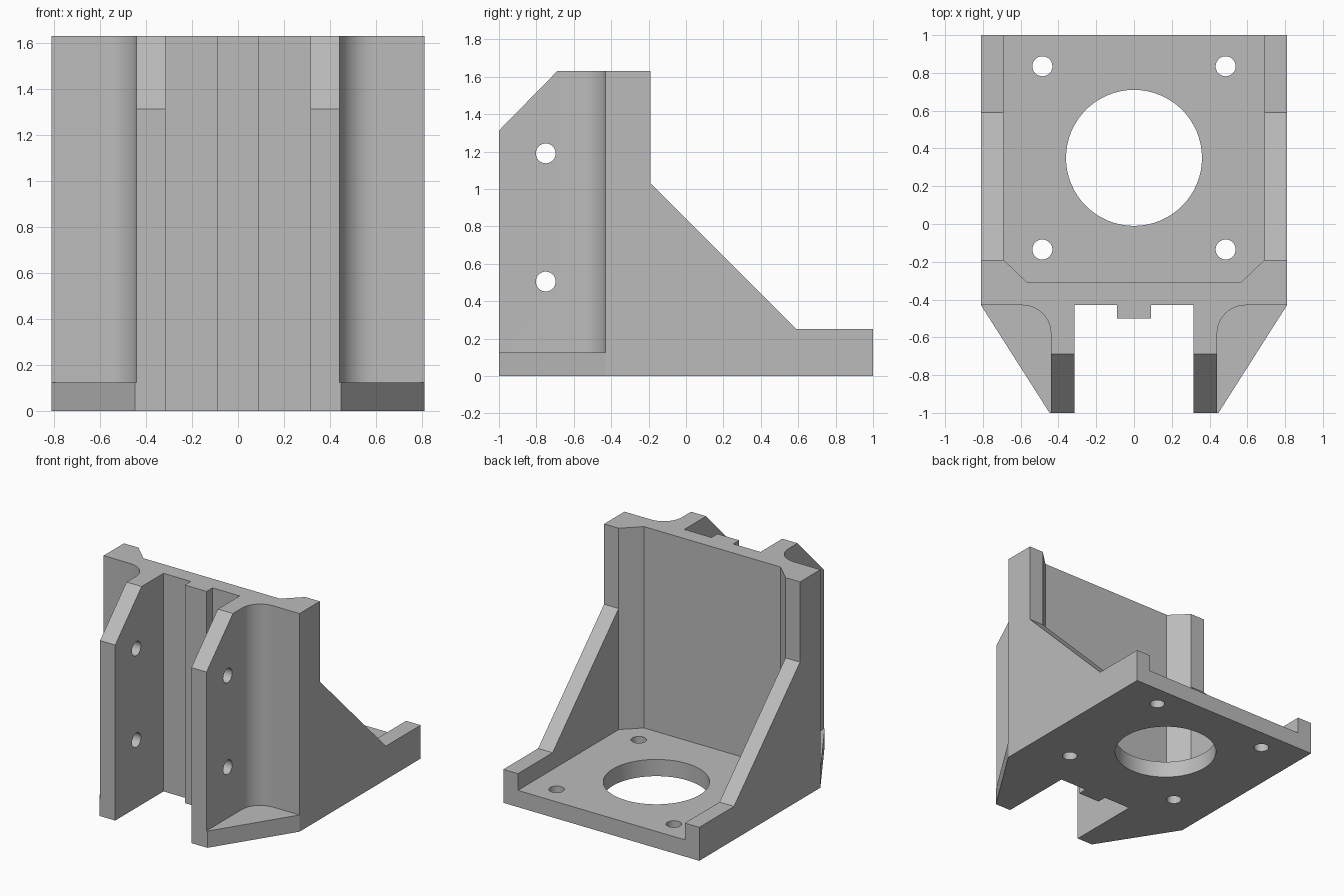
import bpy
import bmesh
import math
from mathutils import Matrix

cube = bpy.data.objects.get("Cube")
if cube:
    bpy.data.objects.remove(cube, do_unlink=True)

W, HEIGHT, FLOOR, WALL = 0.81, 1.63, 0.125, 0.69
GREY = (0.5, 0.5, 0.5, 1)
grey = bpy.data.materials.new("plain grey")
grey.use_nodes = True
grey.diffuse_color = GREY
bsdf = next(n for n in grey.node_tree.nodes if n.type == 'BSDF_PRINCIPLED')
bsdf.inputs["Base Color"].default_value = GREY


def add_object(name, bm):
    bmesh.ops.recalc_face_normals(bm, faces=bm.faces)
    mesh = bpy.data.meshes.new(name)
    bm.to_mesh(mesh)
    bm.free()
    mesh.materials.append(grey)
    obj = bpy.data.objects.new(name, mesh)
    bpy.context.collection.objects.link(obj)
    return obj


def prism(name, points, low, high, axis='Z'):
    """Extrude an outline: (x, y) along Z, or (y, z) along X."""
    bm = bmesh.new()
    place = (lambda a, b: (a, b, low)) if axis == 'Z' else (lambda a, b: (low, a, b))
    face = bm.faces.new([bm.verts.new(place(a, b)) for a, b in points])
    ext = bmesh.ops.extrude_face_region(bm, geom=[face])
    verts = [v for v in ext["geom"] if isinstance(v, bmesh.types.BMVert)]
    move = (0, 0, high - low) if axis == 'Z' else (high - low, 0, 0)
    bmesh.ops.translate(bm, verts=verts, vec=move)
    return add_object(name, bm)


def cylinder(name, centre, radius, depth, axis='Z', segments=32):
    bm = bmesh.new()
    turn = Matrix.Rotation(math.pi / 2, 4, 'Y') if axis == 'X' else Matrix()
    bmesh.ops.create_cone(bm, cap_ends=True, segments=segments, radius1=radius,
                          radius2=radius, depth=depth,
                          matrix=Matrix.Translation(centre) @ turn)
    return add_object(name, bm)


def combine(target, tool, operation):
    mod = target.modifiers.new(tool.name, 'BOOLEAN')
    mod.operation, mod.solver, mod.object = operation, 'EXACT', tool
    bpy.context.view_layer.objects.active = target
    bpy.ops.object.modifier_apply(modifier=mod.name)
    bpy.data.objects.remove(tool, do_unlink=True)


# Upright: back plate, guide rib, clamp arms with fillets, inner corner chamfers
R = 0.15
fillet = [(0.44 + R - R * math.cos(t), -0.43 - R + R * math.sin(t))
          for t in (math.pi / 2 * i / 12 for i in range(13))]
half = [(0.09, -0.5), (0.09, -0.43), (0.315, -0.43), (0.315, -1), (0.44, -1),
        *fillet, (W, -0.43), (W, -0.19), (WALL, -0.19), (0.565, -0.31)]
outline = half + [(-x, y) for x, y in reversed(half)]
bracket = prism("mounting_bracket", outline, 0, HEIGHT)

# Floor plate
combine(bracket, prism("floor_plate", [(-0.75, -0.37), (0.75, -0.37), (0.75, 1), (-0.75, 1)],
                       0, FLOOR), 'UNION')

# Sloping side walls and low gussets, on both sides
wall = [(-0.25, 0), (1, 0), (1, 0.25), (0.59, 0.25), (-0.19, 1.03), (-0.25, 1.03)]
for side, s in (("left", 1), ("right", -1)):
    low, high = sorted((s * WALL, s * W))
    combine(bracket, prism(side + "_wall", wall, low, high, 'X'), 'UNION')
    gusset = [(s * 0.4, -1), (s * 0.447, -1), (s * W, -0.43), (s * 0.75, -0.4), (s * 0.4, -0.4)]
    combine(bracket, prism(side + "_gusset", gusset, 0, FLOOR), 'UNION')

# Sloped top of the arms
combine(bracket, prism("arm_slope_cutter", [(-1.1, 1.21), (-0.59, 1.73), (-1.1, 1.73)],
                       -1, 1, 'X'), 'DIFFERENCE')

# Large centre hole and four screw holes in the floor
combine(bracket, cylinder("centre_hole", (0, 0.35, 0.06), 0.36, 0.4, segments=64), 'DIFFERENCE')
for x in (-0.485, 0.485):
    for y in (-0.135, 0.835):
        combine(bracket, cylinder("screw_hole", (x, y, 0.06), 0.053, 0.4), 'DIFFERENCE')

# Cross holes through both arms
for z in (0.505, 1.19):
    combine(bracket, cylinder("clamp_hole", (0, -0.75, z), 0.053, 2, 'X'), 'DIFFERENCE')

# Merge flat faces, keep edges crisp
bm = bmesh.new()
bm.from_mesh(bracket.data)
bmesh.ops.remove_doubles(bm, verts=bm.verts, dist=0.0001)
bmesh.ops.dissolve_limit(bm, angle_limit=0.01, verts=bm.verts, edges=bm.edges)
bm.to_mesh(bracket.data)
bm.free()
bpy.ops.object.select_all(action='DESELECT')
bracket.select_set(True)
bpy.context.view_layer.objects.active = bracket
bpy.ops.object.shade_smooth_by_angle(angle=math.radians(25))
